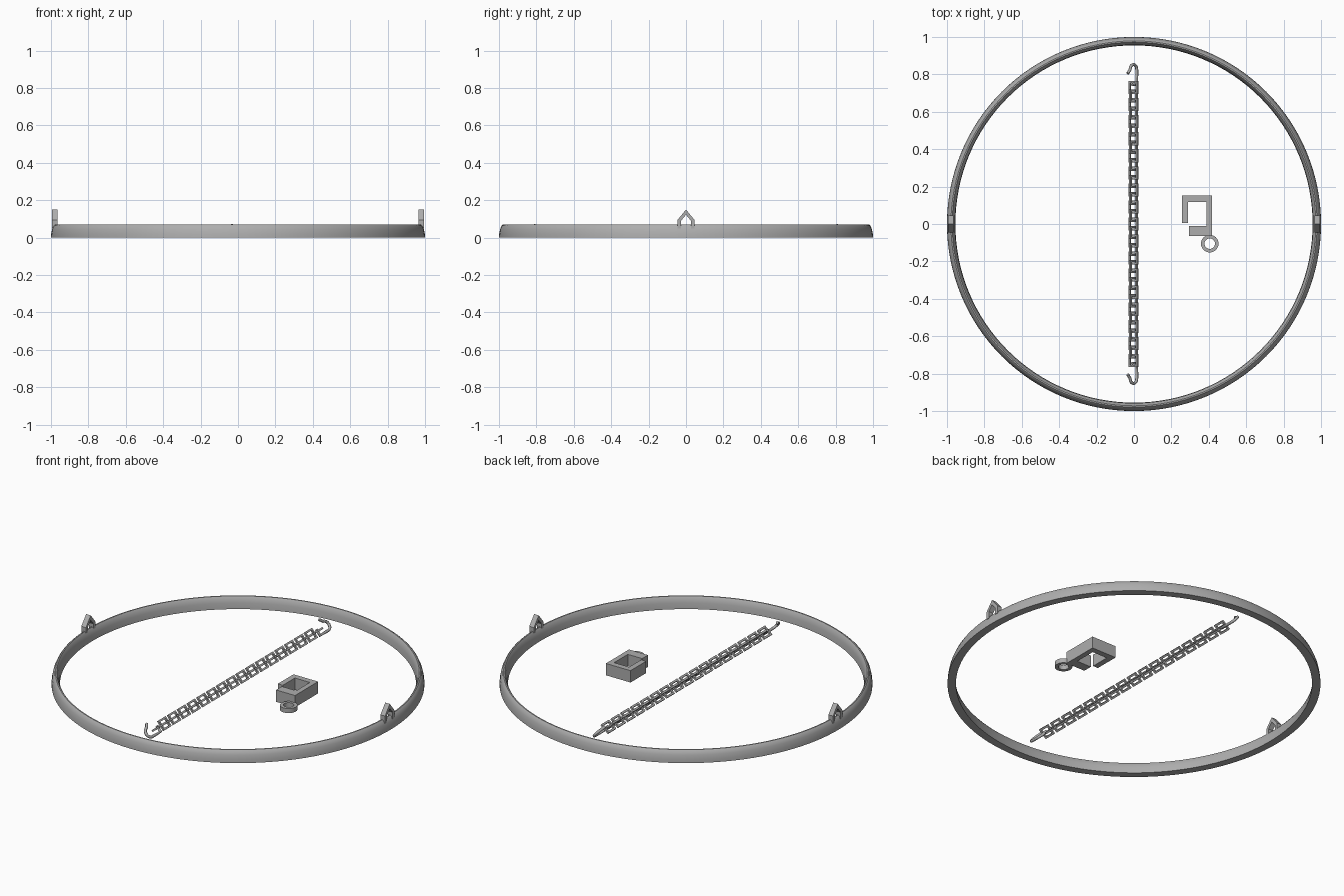
import bpy, bmesh, math
from mathutils import Vector

cube = bpy.data.objects.get("Cube")
if cube:
    bpy.data.objects.remove(cube, do_unlink=True)

# Single metal colour
GREY = (0.42, 0.42, 0.42, 1)
metal = bpy.data.materials.new("grey_metal")
metal.use_nodes = True
metal.diffuse_color = GREY
metal.node_tree.nodes["Principled BSDF"].inputs["Base Color"].default_value = GREY


def finish(name, bm, smooth=False):
    bmesh.ops.recalc_face_normals(bm, faces=bm.faces)
    mesh = bpy.data.meshes.new(name)
    bm.to_mesh(mesh)
    bm.free()
    mesh.materials.append(metal)
    obj = bpy.data.objects.new(name, mesh)
    bpy.context.collection.objects.link(obj)
    if smooth:
        bpy.ops.object.select_all(action='DESELECT')
        obj.select_set(True)
        bpy.context.view_layer.objects.active = obj
        bpy.ops.object.shade_smooth_by_angle(angle=math.radians(35))
    return obj


def closed_grid(bm, loops):
    """Skin a closed series of closed point loops."""
    rows = [[bm.verts.new(p) for p in loop] for loop in loops]
    for a, b in zip(rows, rows[1:] + rows[:1]):
        for i in range(len(a)):
            j = (i + 1) % len(a)
            bm.faces.new((a[i], a[j], b[j], b[i]))


def lathe(name, profile, sides, centre=(0, 0)):
    bm = bmesh.new()
    angles = [2 * math.pi * i / sides for i in range(sides)]
    closed_grid(bm, [[(centre[0] + r * math.cos(a), centre[1] + r * math.sin(a), z)
                      for a in angles] for r, z in profile])
    return finish(name, bm, True)


def prism(name, outline, offset):
    bm = bmesh.new()
    face = bm.faces.new([bm.verts.new(p) for p in outline])
    result = bmesh.ops.extrude_face_region(bm, geom=[face], use_keep_orig=True)
    moved = [v for v in result["geom"] if isinstance(v, bmesh.types.BMVert)]
    bmesh.ops.translate(bm, verts=moved, vec=offset)
    return finish(name, bm)


# Large hoop with rounded sides and a flat underside
lathe("hoop", [(0.955, 0), (1, 0), (0.999, 0.02), (0.994, 0.045), (0.986, 0.064),
               (0.979, 0.07), (0.972, 0.07), (0.965, 0.06), (0.958, 0.035)], 128)

# Pointed hanging lugs on both sides of the hoop
half = [(0.045, 0.05), (0.045, 0.095), (0, 0.15)]
inner = [(0, 0.122), (0.027, 0.09), (0.027, 0.05)]
arch = half + [(-y, z) for y, z in half[1::-1]]
arch += [(-y, z) for y, z in inner[::-1]] + inner[1:]
for side, x in (("left", 0.964), ("right", -0.994)):
    prism(side + "_lug", [(x, y, z) for y, z in arch], (0.03, 0, 0))

# Clip: hooked rectangular frame with a narrow opening
clip = [(0.257, 0.005), (0.29, 0.005), (0.29, 0.118), (0.388, 0.118), (0.388, -0.01),
        (0.294, -0.01), (0.294, -0.064), (0.418, -0.064), (0.418, 0.152), (0.257, 0.152)]
prism("clip_frame", [(x, y, 0) for x, y in clip], (0, 0, 0.07))
lathe("clip_eyelet", [(0.028, 0), (0.047, 0), (0.047, 0.027), (0.028, 0.027)],
      32, (0.405, -0.105))

# Chain of rectangular links in alternating perpendicular planes
U = Vector((-0.64, 0, 0.77)).normalized()
V = Vector((U.z, 0, -U.x))
Y = Vector((0, 1, 0))
AXIS = Vector((-0.003, 0, 0.028))
LINKS, PITCH, WIRE = 33, 0.0456, 0.011
bm = bmesh.new()
for i in range(LINKS):
    across, thick = (V, U) if i % 2 == 0 else (U, V)
    centre = AXIS + Y * ((i - (LINKS - 1) / 2) * PITCH)
    loops = []
    for inset, t in ((0, 1), (0, -1), (WIRE, -1), (WIRE, 1)):
        w, h = 0.031 - inset, 0.035 - inset
        loops.append([centre + across * (sx * w) + Y * (sy * h) + thick * (t * WIRE / 2)
                      for sx, sy in ((-1, -1), (1, -1), (1, 1), (-1, 1))])
    closed_grid(bm, loops)
finish("chain", bm)

# End hooks: round wire curling back over itself
R = 0.028
path = [(R * 1.4, 0.745), (0, 0.745), (0, 0.8)]
path += [(R - R * math.cos(a), 0.825 + R * math.sin(a))
         for a in (math.pi * k / 10 for k in range(11))]
path.append((0.076, 0.805))
for name, end in (("back_hook", 1), ("front_hook", -1)):
    curve = bpy.data.curves.new(name, 'CURVE')
    curve.dimensions = '3D'
    curve.bevel_depth = 0.008
    curve.bevel_resolution = 2
    curve.use_fill_caps = True
    spline = curve.splines.new('POLY')
    spline.points.add(len(path) - 1)
    for point, (d, y) in zip(spline.points, path):
        p = AXIS + U * (d - R) + Y * (end * y)
        point.co = (p.x, p.y, p.z + 0.002, 1)
    curve.materials.append(metal)
    bpy.context.collection.objects.link(bpy.data.objects.new(name, curve))
